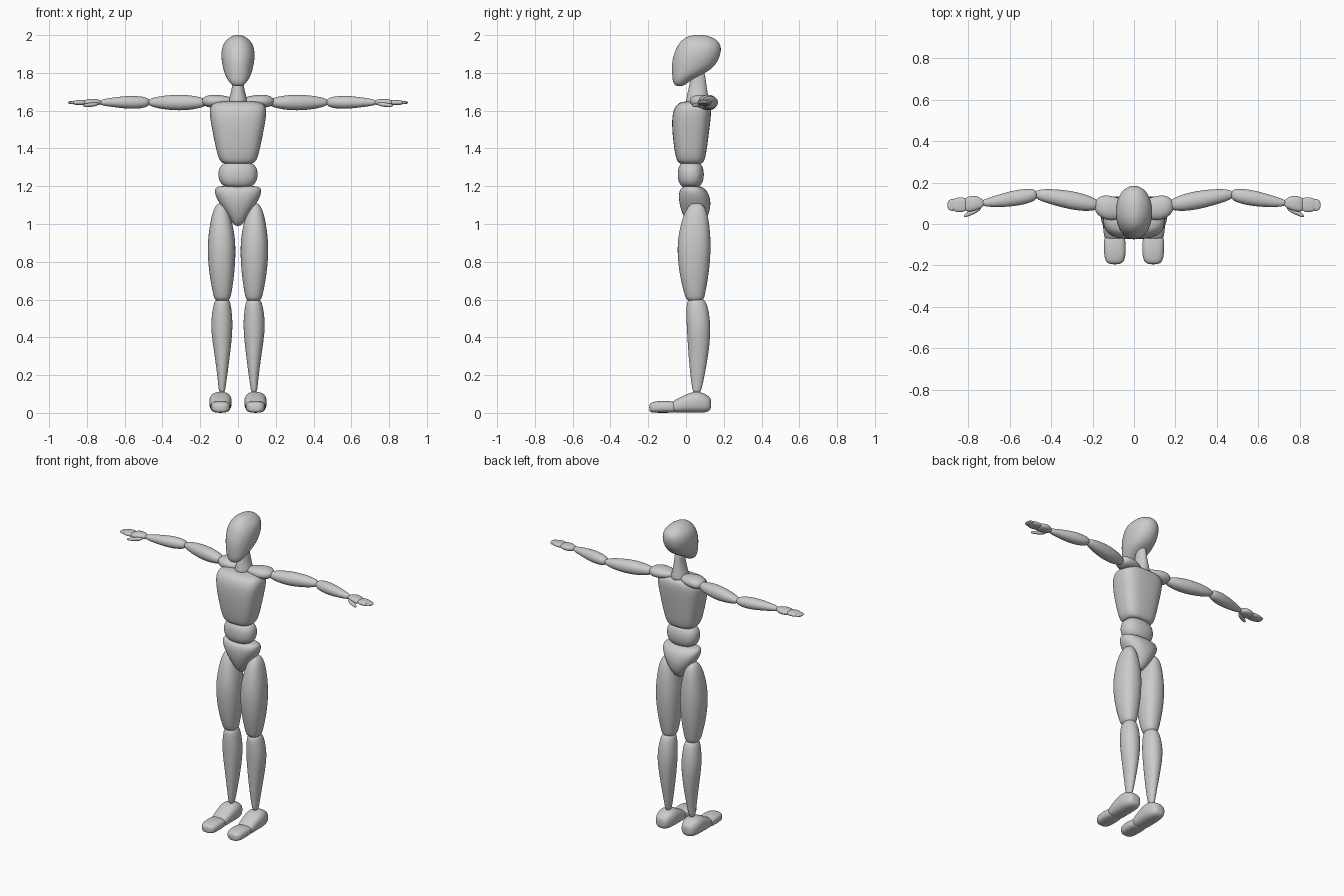
import bpy, bmesh
from math import cos, sin, pi, copysign


def loft(name, axis, rows, power=2.0, mirror=False, sides=16):
    """Rows are (position on axis, a0, a1, b0, b1): extents of rounded sections."""
    bm = bmesh.new()
    rings = []
    for s, a0, a1, b0, b1 in rows:
        ring = []
        for i in range(sides):
            t = 2 * pi * (i + 0.5) / sides
            c, d = cos(t), sin(t)
            a = (a0 + a1) / 2 + (a1 - a0) / 2 * copysign(abs(c) ** (2 / power), c)
            b = (b0 + b1) / 2 + (b1 - b0) / 2 * copysign(abs(d) ** (2 / power), d)
            ring.append(bm.verts.new({'x': (s, a, b), 'y': (a, s, b), 'z': (a, b, s)}[axis]))
        rings.append(ring)
    for r, q in zip(rings, rings[1:]):
        for i in range(sides):
            j = (i + 1) % sides
            bm.faces.new((r[i], r[j], q[j], q[i]))
    bm.faces.new(rings[0])
    bm.faces.new(rings[-1])
    bmesh.ops.recalc_face_normals(bm, faces=bm.faces)
    for f in bm.faces:
        f.smooth = True
    mesh = bpy.data.meshes.new(name)
    bm.to_mesh(mesh)
    bm.free()
    ob = bpy.data.objects.new(name, mesh)
    bpy.context.collection.objects.link(ob)
    if mirror:
        ob.modifiers.new("Mirror", 'MIRROR').use_mirror_merge = False
    ob.modifiers.new("Smooth", 'SUBSURF').levels = 2
    return ob


def body(name, rows, power=2.0):
    """Centred part: rows are (z, half width, y0, y1)."""
    return loft(name, 'z', [(z, -w, w, y0, y1) for z, w, y0, y1 in rows], power)


# Head and neck
body("head", [(1.73, .015, -.05, -.02), (1.737, .036, -.063, -.002), (1.76, .054, -.072, .025),
              (1.79, .07, -.075, .085), (1.82, .08, -.077, .14), (1.87, .09, -.076, .178),
              (1.925, .09, -.058, .191), (1.96, .076, -.037, .181), (1.985, .05, -.01, .15),
              (1.998, .025, .025, .11), (2.001, .01, .05, .085)], 2.1)
body("neck", [(1.63, .055, -.005, .125), (1.66, .05, 0, .122), (1.70, .037, .008, .115),
              (1.76, .027, .022, .105), (1.82, .025, .03, .10)])

# Torso
body("chest", [(1.318, .06, -.02, .07), (1.322, .086, -.04, .09), (1.345, .105, -.054, .103),
               (1.42, .123, -.067, .115), (1.52, .143, -.077, .128), (1.595, .155, -.073, .136),
               (1.63, .146, -.052, .132), (1.646, .12, -.03, .115), (1.65, .07, .01, .09)], 3.0)
body("abdomen", [(1.193, .05, -.01, .06), (1.202, .083, -.03, .08), (1.23, .102, -.043, .093),
                 (1.262, .107, -.046, .097), (1.295, .103, -.043, .093),
                 (1.32, .083, -.03, .08), (1.33, .05, -.01, .06)], 2.4)
body("pelvis", [(.99, .012, .03, .06), (1.0, .026, .01, .085), (1.04, .052, -.015, .118),
                (1.09, .088, -.033, .132), (1.14, .118, -.041, .13), (1.178, .129, -.037, .112),
                (1.197, .118, -.02, .085), (1.202, .08, 0, .06)], 2.3)

# Legs
loft("thigh", 'z', [(1.112, .075, .095, .04, .07), (1.10, .062, .12, .015, .095),
                    (1.05, .04, .14, -.015, .118), (.95, .016, .158, -.042, .131),
                    (.85, .01, .164, -.049, .133), (.73, .018, .153, -.036, .122),
                    (.63, .034, .133, -.01, .102), (.60, .042, .124, 0, .095),
                    (.588, .06, .105, .025, .075)], 2.3, True)
loft("shin", 'z', [(.608, .06, .105, .03, .08), (.595, .042, .124, .005, .105),
                   (.55, .033, .136, 0, .12), (.465, .026, .146, .002, .132),
                   (.37, .034, .135, .008, .127), (.28, .045, .121, .014, .115),
                   (.17, .06, .107, .026, .093), (.125, .067, .103, .033, .083),
                   (.105, .072, .097, .04, .075)], 2.1, True)
loft("foot", 'y', [(.134, .07, .115, .025, .07), (.122, .05, .135, .006, .088),
                   (.09, .037, .148, 0, .108), (.05, .031, .154, 0, .116),
                   (0, .034, .152, 0, .1), (-.05, .04, .147, 0, .073),
                   (-.07, .045, .142, .004, .062), (-.076, .065, .122, .015, .05)], 2.6, True)
loft("toes", 'y', [(-.05, .055, .13, .01, .05), (-.06, .042, .145, 0, .06),
                   (-.12, .038, .147, 0, .066), (-.17, .042, .143, 0, .06),
                   (-.187, .055, .13, .003, .054), (-.195, .072, .115, .012, .042)], 2.8, True)

# Arms
loft("shoulder", 'x', [(.02, .05, .09, 1.64, 1.665), (.055, .025, .122, 1.625, 1.677),
                       (.12, .014, .141, 1.614, 1.687), (.16, .03, .138, 1.617, 1.683),
                       (.182, .052, .118, 1.628, 1.67), (.19, .07, .10, 1.64, 1.66)],
     2.2, True)
loft("upper_arm", 'x', [(.162, .08, .1, 1.635, 1.652), (.18, .065, .122, 1.618, 1.668),
                        (.25, .06, .15, 1.603, 1.683), (.33, .074, .165, 1.599, 1.687),
                        (.42, .1, .171, 1.61, 1.677), (.465, .117, .165, 1.624, 1.664),
                        (.478, .13, .155, 1.634, 1.654)], 2.1, True)
loft("forearm", 'x', [(.467, .126, .156, 1.632, 1.656), (.485, .106, .172, 1.615, 1.673),
                      (.56, .086, .169, 1.606, 1.682), (.65, .08, .144, 1.617, 1.672),
                      (.71, .083, .124, 1.625, 1.662), (.735, .09, .114, 1.633, 1.654)],
     2.1, True)

# Hands: palm, two finger blocks and thumb
loft("palm", 'x', [(.722, .092, .11, 1.637, 1.65), (.732, .08, .12, 1.63, 1.658),
                   (.76, .066, .138, 1.625, 1.664), (.795, .058, .136, 1.625, 1.662),
                   (.814, .062, .126, 1.63, 1.655), (.82, .075, .115, 1.638, 1.65)], 2.5, True)
loft("finger_block", 'x', [(.806, .075, .115, 1.636, 1.65), (.813, .06, .128, 1.63, 1.656),
                           (.845, .056, .129, 1.629, 1.657), (.87, .06, .125, 1.632, 1.653),
                           (.876, .075, .115, 1.638, 1.648)], 2.8, True)
loft("fingertips", 'x', [(.864, .07, .115, 1.637, 1.649), (.872, .061, .124, 1.633, 1.652),
                         (.892, .065, .118, 1.635, 1.65), (.901, .08, .105, 1.64, 1.646)],
     2.8, True)
loft("thumb", 'x', [(.738, .072, .085, 1.63, 1.642), (.752, .058, .085, 1.623, 1.646),
                    (.78, .044, .073, 1.619, 1.642), (.81, .033, .055, 1.619, 1.637),
                    (.822, .032, .042, 1.624, 1.632)], 2.1, True)
